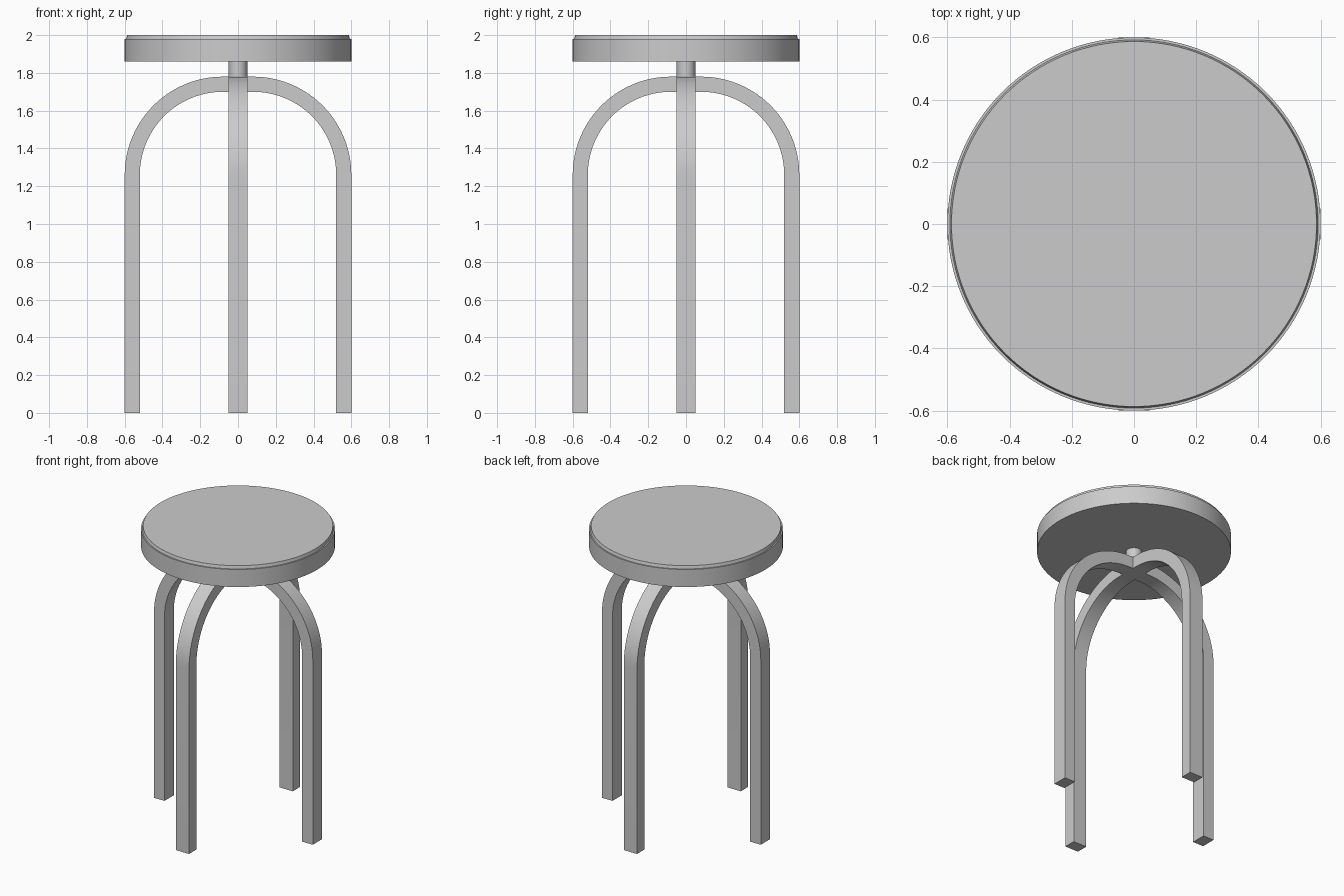
import bpy, bmesh
from math import sin, cos, pi, radians
from mathutils import Matrix

cube = bpy.data.objects.get("Cube")
if cube:
    bpy.data.objects.remove(cube, do_unlink=True)

grey = bpy.data.materials.new("plain grey")
grey.use_nodes = True
colour = (0.6, 0.6, 0.6, 1)
grey.diffuse_color = colour
grey.node_tree.nodes["Principled BSDF"].inputs["Base Color"].default_value = colour


def finish(name, bm):
    """Turn a bmesh into a smooth, sharp-edged object."""
    bmesh.ops.recalc_face_normals(bm, faces=bm.faces[:])
    mesh = bpy.data.meshes.new(name)
    bm.to_mesh(mesh)
    bm.free()
    obj = bpy.data.objects.new(name, mesh)
    bpy.context.collection.objects.link(obj)
    mesh.materials.append(grey)
    bpy.ops.object.select_all(action="DESELECT")
    obj.select_set(True)
    bpy.context.view_layer.objects.active = obj
    bpy.ops.object.shade_smooth_by_angle(angle=radians(30))
    return obj


def turned(name, profile, sides):
    """Closed round part from (radius, height) rings, bottom to top."""
    bm = bmesh.new()
    rings = [[bm.verts.new((r * cos(2 * pi * i / sides), r * sin(2 * pi * i / sides), z))
              for i in range(sides)] for r, z in profile]
    for low, high in zip(rings, rings[1:]):
        for i in range(sides):
            j = (i + 1) % sides
            bm.faces.new((low[i], low[j], high[j], high[i]))
    bm.faces.new(rings[0][::-1])
    bm.faces.new(rings[-1])
    return finish(name, bm)


# Leg dimensions
WIDTH, THICK = 0.10, 0.08
OUTER, TOP = 0.60, 1.78
BEND_X, BEND_Z = 0.08, 1.26
STEPS = 24


def bent_leg(name, turn):
    """Square leg, bent over at the top to meet the hub."""
    def line(inset):
        radius = OUTER - BEND_X - inset
        arc = [(BEND_X + radius * cos(pi / 2 * i / STEPS),
                BEND_Z + radius * sin(pi / 2 * i / STEPS)) for i in range(STEPS + 1)]
        return [(OUTER - inset, 0)] + arc + [(WIDTH / 2, TOP - inset)]

    bm = bmesh.new()
    # Each cross-section: outer pair then inner pair
    sections = [[bm.verts.new((x, y, z)) for x, z, y in
                 ((*o, -WIDTH / 2), (*o, WIDTH / 2), (*n, WIDTH / 2), (*n, -WIDTH / 2))]
                for o, n in zip(line(0), line(THICK))]
    for a, b in zip(sections, sections[1:]):
        for i in range(4):
            j = (i + 1) % 4
            bm.faces.new((a[i], a[j], b[j], b[i]))
    bm.faces.new(sections[0])
    bm.faces.new(sections[-1])
    bm.transform(Matrix.Rotation(turn, 4, "Z"))
    return finish(name, bm)


# Four legs
for k, side in enumerate(("left", "back", "right", "front")):
    bent_leg(side + "_leg", k * pi / 2)

# Block where the legs cross
bm = bmesh.new()
bmesh.ops.create_cube(bm, size=1, matrix=Matrix.Translation((0, 0, TOP - THICK / 2))
                      @ Matrix.Diagonal((WIDTH, WIDTH, THICK, 1)))
finish("leg_hub", bm)

# Post and round seat with a small stepped rim
turned("seat_post", [(0.049, TOP - 0.02), (0.049, 1.87)], 48)
turned("seat", [(0.6, 1.86), (0.6, 1.98), (0.592, 1.98), (0.587, 2.0)], 128)
